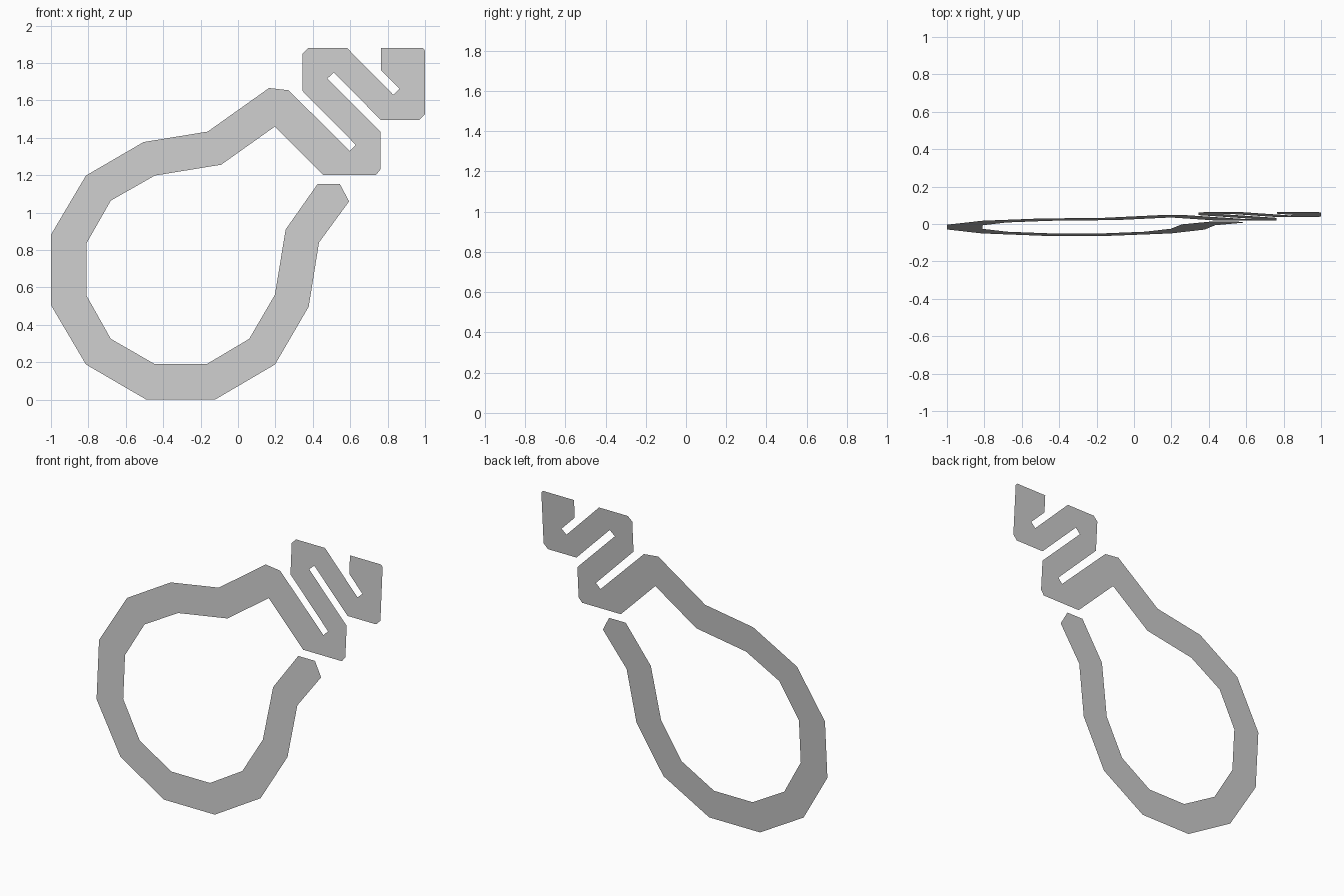
import bpy, bmesh

TILT = 0.067      # the flat sheet leans slightly backwards
MID_Z = 0.94

# Rounded loop: outer edge, from the open lower end round to the top bend (x, z)
loop_outer = [
    (0.425, 1.152), (0.545, 1.152), (0.594, 1.06), (0.433, 0.84), (0.378, 0.497),
    (0.198, 0.188), (-0.123, 0), (-0.49, 0), (-0.813, 0.188), (-1, 0.505),
    (-1, 0.882), (-0.813, 1.198), (-0.505, 1.377), (-0.162, 1.433),
    (0.166, 1.666), (0.27, 1.654)]

# Zigzag: upper edge out to the tip, then lower edge back
zigzag = [
    (0.598, 1.33), (0.63, 1.362), (0.345, 1.65), (0.345, 1.85), (0.375, 1.88),
    (0.583, 1.88), (0.83, 1.63), (0.864, 1.661), (0.764, 1.762), (0.764, 1.88),
    (0.988, 1.88), (1, 1.866), (1, 1.526), (0.97, 1.495), (0.764, 1.495),
    (0.512, 1.749), (0.477, 1.716), (0.761, 1.432), (0.761, 1.23),
    (0.737, 1.2), (0.458, 1.2), (0.197, 1.46)]

# Rounded loop: inner edge back to the open lower end
loop_inner = [
    (-0.09, 1.256), (-0.445, 1.198), (-0.68, 1.064), (-0.81, 0.836), (-0.81, 0.556),
    (-0.68, 0.325), (-0.445, 0.19), (-0.167, 0.19), (0.06, 0.325), (0.197, 0.56),
    (0.255, 0.91)]

# Flat ribbon sheet, facing the front
outline = loop_outer + zigzag + loop_inner
bm = bmesh.new()
verts = [bm.verts.new((x, (z - MID_Z) * TILT, z)) for x, z in reversed(outline)]
face = bm.faces.new(verts)
bm.normal_update()
if face.normal.y > 0:
    face.normal_flip()
bmesh.ops.triangulate(bm, faces=[face], ngon_method='EAR_CLIP')
mesh = bpy.data.meshes.new("ribbon_outline")
bm.to_mesh(mesh)
bm.free()
bpy.context.collection.objects.link(bpy.data.objects.new("ribbon_outline", mesh))
